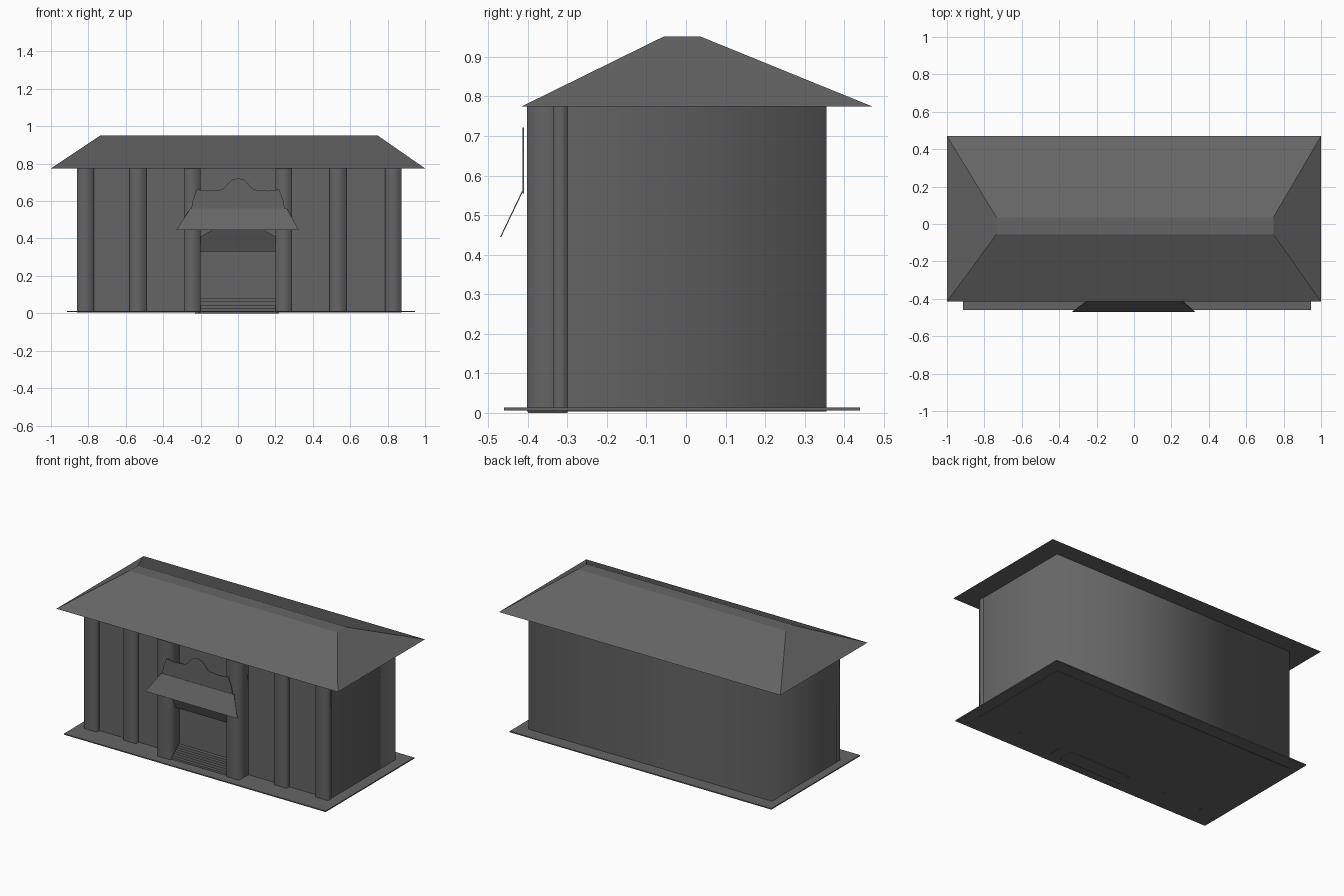
import bpy
import bmesh

cube = bpy.data.objects.get("Cube")
if cube:
    bpy.data.objects.remove(cube, do_unlink=True)

GREY = (0.13, 0.13, 0.13, 1.0)
mat = bpy.data.materials.new("dark_grey")
mat.use_nodes = True
mat.diffuse_color = GREY
bsdf = next(n for n in mat.node_tree.nodes if n.type == 'BSDF_PRINCIPLED')
bsdf.inputs["Base Color"].default_value = GREY


def finish(name, bm):
    bmesh.ops.recalc_face_normals(bm, faces=bm.faces[:])
    me = bpy.data.meshes.new(name)
    bm.to_mesh(me)
    bm.free()
    me.materials.append(mat)
    ob = bpy.data.objects.new(name, me)
    bpy.context.collection.objects.link(ob)
    return ob


def loft(name, bottom, top, smooth_if=None):
    """Closed solid between two matching rings; smooth_if picks soft side faces."""
    bm = bmesh.new()
    a = [bm.verts.new(p) for p in bottom]
    b = [bm.verts.new(p) for p in top]
    n = len(a)
    bm.faces.new(a[::-1])
    bm.faces.new(b)
    for i in range(n):
        j = (i + 1) % n
        f = bm.faces.new((a[i], a[j], b[j], b[i]))
        f.smooth = bool(smooth_if and smooth_if(f.calc_center_median()))
    return finish(name, bm)


def rect(x0, x1, y0, y1, z):
    return [(x0, y0, z), (x1, y0, z), (x1, y1, z), (x0, y1, z)]


def box(name, x0, x1, y0, y1, z0, z1, smooth_if=None):
    return loft(name, rect(x0, x1, y0, y1, z0), rect(x0, x1, y0, y1, z1), smooth_if)


def slab(name, outline, depth):
    """Thin plate from (x, y, z) points, given depth towards the back."""
    return loft(name, outline, [(x, y + depth, z) for x, y, z in outline])


# Ground slab and main block (soft side and back walls, flat front)
box("base_plate", -0.915, 0.945, -0.46, 0.44, 0.006, 0.013)
box("walls", -0.86, 0.872, -0.308, 0.355, 0.004, 0.777,
    lambda c: c.y > -0.3)

# Hipped roof with a narrow flat top
loft("roof", rect(-1.0, 1.0, -0.415, 0.47, 0.775),
     rect(-0.735, 0.745, -0.055, 0.035, 0.952))

# Six front pillars, the pair at the entrance standing further out
columns = [("outer_right", -0.86, -0.335), ("middle_right", -0.58, -0.335),
           ("entrance_right", -0.29, -0.402), ("entrance_left", 0.20, -0.402),
           ("middle_left", 0.49, -0.335), ("outer_left", 0.785, -0.335)]
for label, x, y in columns:
    box(label + "_pillar", x, x + 0.09, y, -0.30, 0.004, 0.776, lambda c: True)

# Entrance steps
for i, z in enumerate((0.025, 0.044, 0.062, 0.08)):
    box("step_%d" % (i + 1), -0.2, 0.2, -0.39 + 0.02 * i, -0.30, 0.0, z)
box("step_footing", -0.23, 0.22, -0.40, -0.31, 0.0, 0.008)

# Sloping lintel panel over the doorway
slab("lintel", [(-0.2, -0.35, 0.33), (0.2, -0.35, 0.33), (0.2, -0.385, 0.41),
                (0.14, -0.40, 0.445), (-0.14, -0.40, 0.445), (-0.2, -0.385, 0.41)], 0.004)

# Sloping awning
slab("awning", [(-0.33, -0.47, 0.445), (0.325, -0.47, 0.445),
                (0.262, -0.415, 0.56), (-0.255, -0.415, 0.56)], 0.003)

# Scalloped crest above the awning
half = [(0.25, 0.555), (0.243, 0.60), (0.22, 0.662), (0.16, 0.655), (0.09, 0.661),
        (0.072, 0.67), (0.058, 0.69), (0.03, 0.714)]
crest = half + [(0.0, 0.722)] + [(-x, z) for x, z in reversed(half)]
slab("crest", [(x, -0.413, z) for x, z in crest], 0.004)
